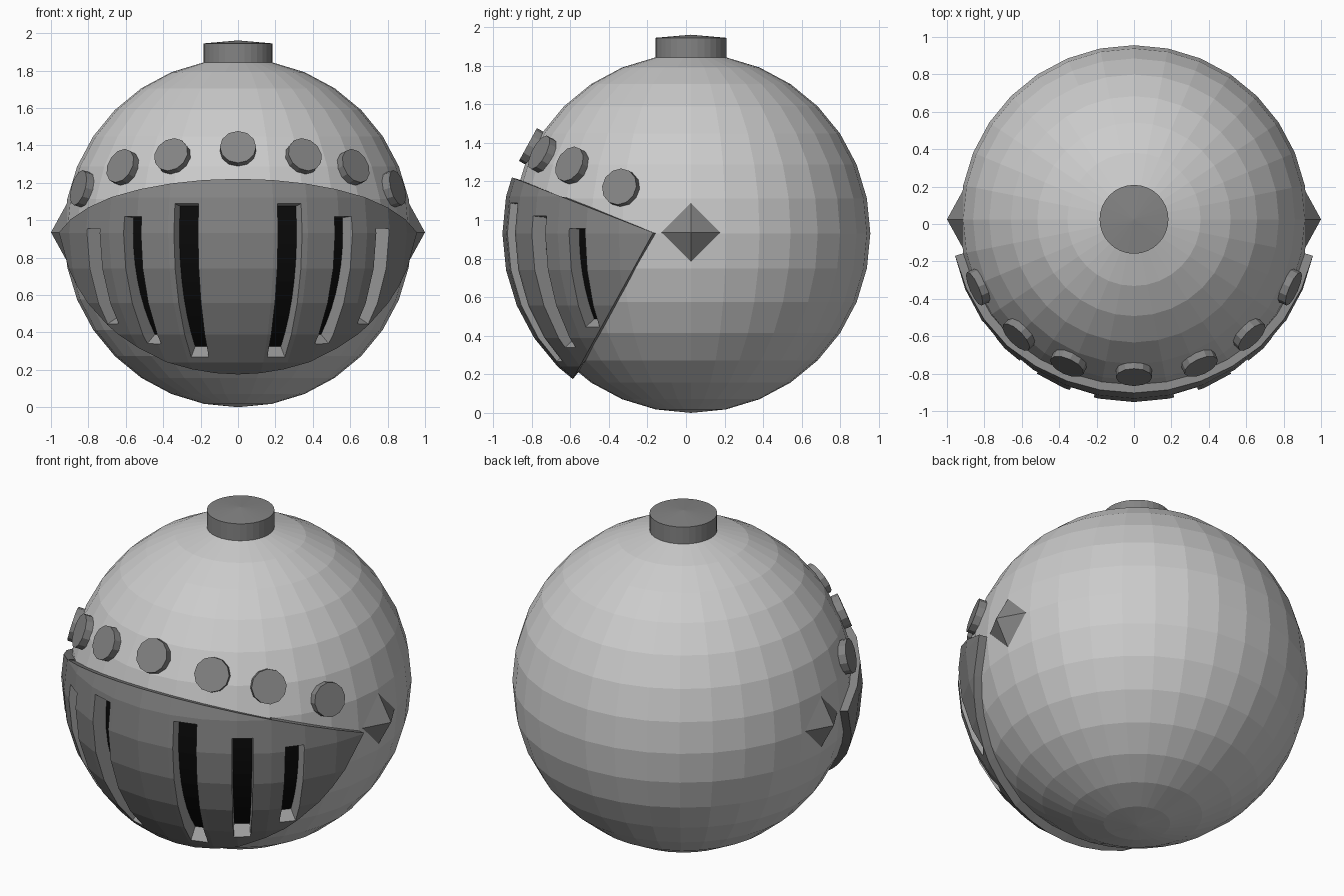
import bpy, bmesh, math
from mathutils import Vector, Matrix

if "Cube" in bpy.data.objects:
    bpy.data.objects.remove(bpy.data.objects["Cube"])

C = Vector((0, 0.025, 0.931))     # centre of the helmet ball
R, RV = 0.931, 0.977              # ball radius, visor radius

MATS = []
for name, v in (("light steel", 0.60), ("dark steel", 0.23),
                ("slot edge grey", 0.33), ("black", 0.003)):
    m = bpy.data.materials.new(name)
    m.diffuse_color = (v, v, v, 1)
    m.use_nodes = True
    m.node_tree.nodes["Principled BSDF"].inputs["Base Color"].default_value = m.diffuse_color
    MATS.append(m)
LIGHT, DARK, EDGE, BLACK = range(4)


def direction(az, el):
    """Unit vector, azimuth measured from the front, in degrees."""
    a, e = math.radians(az), math.radians(el)
    return Vector((math.sin(a) * math.cos(e), -math.cos(a) * math.cos(e), math.sin(e)))


def finish(bm, name, mat=None):
    bmesh.ops.recalc_face_normals(bm, faces=bm.faces)
    if mat is not None:
        for f in bm.faces:
            f.material_index = mat
    me = bpy.data.meshes.new(name)
    bm.to_mesh(me)
    bm.free()
    for m in MATS:
        me.materials.append(m)
    ob = bpy.data.objects.new(name, me)
    bpy.context.collection.objects.link(ob)
    return ob


def ball(radius):
    bm = bmesh.new()
    bmesh.ops.create_uvsphere(bm, u_segments=32, v_segments=16, radius=radius,
                              matrix=Matrix.Translation(C))
    return bm


# Helmet ball
helmet = finish(ball(R), "helmet_ball", LIGHT)

# Visor: larger ball trimmed by two planes meeting at the side pivots
bm = ball(RV)
pivot = Vector((0, -0.17, 0.935))
for edge_dir, keep_up in (((0, -0.73, 0.285), False), ((0, -0.42, -0.765), True)):
    d = Vector(edge_dir).normalized()
    n = Vector((0, -d.z, d.y))
    if (n.z > 0) == keep_up:
        n = -n
    if keep_up and n.y < 0:
        n = -n
    bmesh.ops.bisect_plane(bm, geom=bm.verts[:] + bm.edges[:] + bm.faces[:], dist=1e-5,
                           plane_co=pivot, plane_no=n, clear_outer=True)
visor = finish(bm, "visor", DARK)
sol = visor.modifiers.new("thickness", 'SOLIDIFY')
sol.thickness, sol.offset = 0.055, -1

# Slot cutter: curved wedges with black floors
bm = bmesh.new()
N = 8
for a0, a1, lo, hi in ((12.7, 20.6, -43, 9.3), (32.2, 39, -37.5, 5.3), (49.5, 55.8, -30, 1.5)):
    for s in (-1, 1):
        rings = []
        for k in range(N + 1):
            el = lo + (hi - lo) * k / N
            rings.append([bm.verts.new(C + direction(s * a, el) * r)
                          for a, r in ((a0, 0.89), (a1, 0.89), (a1, 1.1), (a0, 1.1))])
        faces = [bm.faces.new(rings[0]), bm.faces.new(rings[-1])]
        for f in faces:
            f.material_index = EDGE
        for p, q in zip(rings, rings[1:]):
            for i in range(4):
                j = (i + 1) % 4
                f = bm.faces.new((p[i], p[j], q[j], q[i]))
                f.material_index = BLACK if i == 0 else EDGE
cutter = finish(bm, "slot_cutter")
cutter.hide_render = True

for ob in (helmet, visor):
    b = ob.modifiers.new("slots", 'BOOLEAN')
    b.operation, b.solver, b.object = 'DIFFERENCE', 'EXACT', cutter
dg = bpy.context.evaluated_depsgraph_get()
dg.update()
results = [(ob, bpy.data.meshes.new_from_object(ob.evaluated_get(dg))) for ob in (helmet, visor)]
for ob, me in results:
    ob.modifiers.clear()
    ob.data = me
bpy.data.objects.remove(cutter)

# Row of rivets above the visor
rivets = [(0, 28.6)] + [(s * a, e) for a, e in ((24.5, 25.9), (45, 22), (66.5, 14.6)) for s in (-1, 1)]
for i, (az, el) in enumerate(rivets):
    d = direction(az, el)
    rot = d.to_track_quat('Z', 'Y').to_matrix().to_4x4()
    bm = bmesh.new()
    bmesh.ops.create_cone(bm, cap_ends=True, segments=12, radius1=0.097, radius2=0.097,
                          depth=0.06, matrix=Matrix.Translation(C + d * 0.932) @ rot)
    finish(bm, "rivet_%d" % i, DARK)

# Top cap with a shallow raised centre
bm = bmesh.new()
bmesh.ops.create_cone(bm, cap_ends=True, segments=32, radius1=0.184, radius2=0.184, depth=0.12,
                      matrix=Matrix.Translation((0, C.y, 1.885)))
top = max(bm.faces, key=lambda f: f.calc_center_median().z)
for v in bmesh.ops.poke(bm, faces=[top])["verts"]:
    v.co.z += 0.016
finish(bm, "top_cap", DARK)

# Pyramid pivots on both sides
for s, side in ((-1, "left"), (1, "right")):
    bm = bmesh.new()
    bmesh.ops.create_cone(bm, cap_ends=True, segments=4, radius1=0.181, radius2=0, depth=0.1,
                          matrix=Matrix.Translation((s * 0.95, C.y, C.z + 0.004))
                          @ Matrix.Rotation(s * math.pi / 2, 4, 'Y'))
    bmesh.ops.remove_doubles(bm, verts=bm.verts, dist=1e-4)
    finish(bm, "pivot_" + side, DARK)
